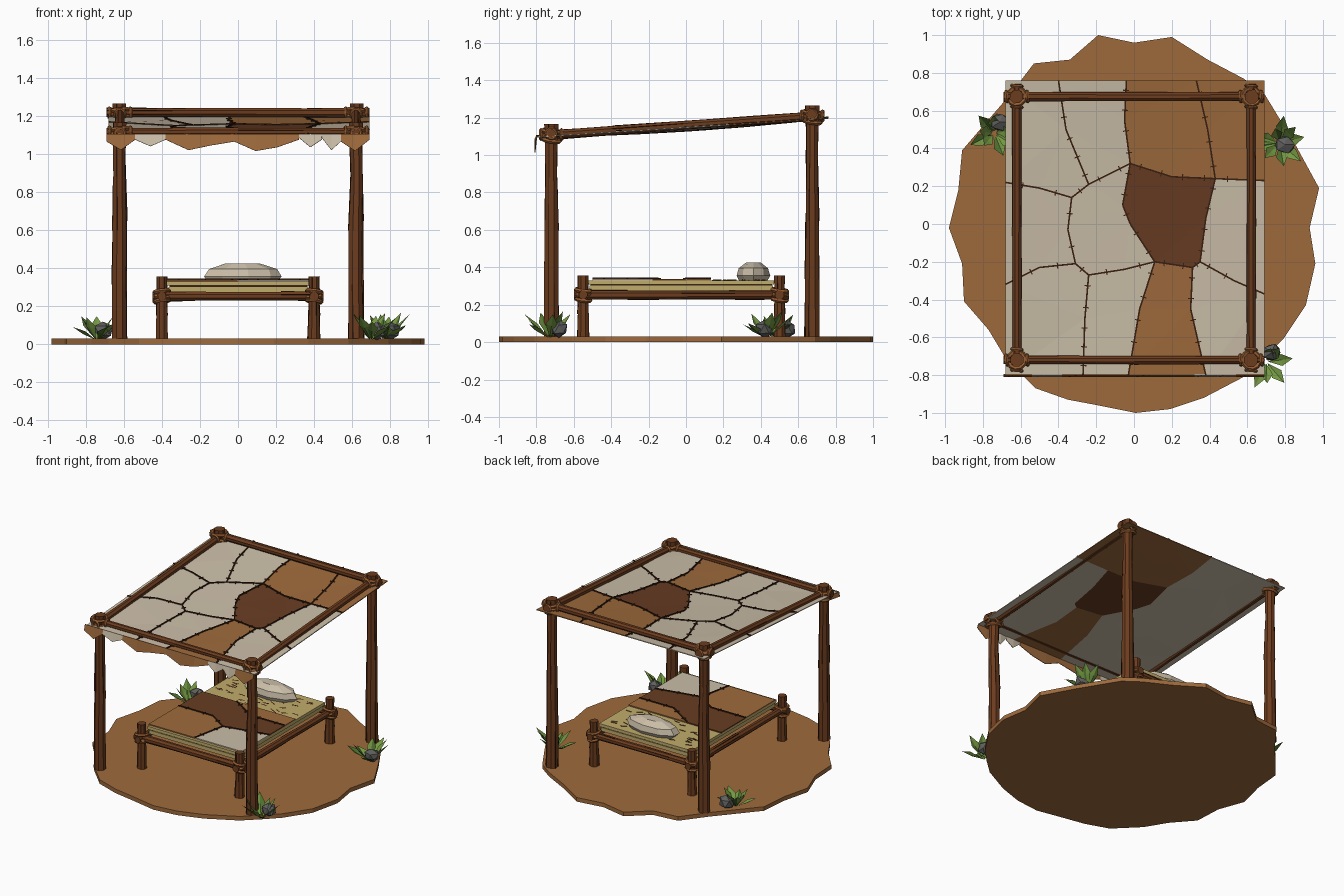
import bpy, bmesh, math, random
from mathutils import Vector, Matrix

if "Cube" in bpy.data.objects:
    bpy.data.objects.remove(bpy.data.objects["Cube"])
random.seed(4)

# ---- palette: every object carries the same slots, faces pick by index
NAMES = {"earth_brown": (158, 106, 60), "hide_beige": (203, 190, 168), "hide_dark_brown": (103, 60, 34),
         "wood": (108, 60, 30), "dark_stitch": (58, 31, 16), "rope": (150, 92, 48),
         "straw": (192, 172, 108), "leaf": (116, 152, 66), "dark_leaf": (78, 112, 46), "stone": (96, 95, 94)}
EARTH, BEIGE, DARK, WOOD, STITCH, ROPE, STRAW, LEAF, LEAF2, STONE = range(10)
MATS = []
for n, c in NAMES.items():
    m = bpy.data.materials.new(n)
    m.diffuse_color = [((v / 255 + .055) / 1.055) ** 2.4 for v in c] + [1]
    m.use_nodes = True
    m.node_tree.nodes["Principled BSDF"].inputs["Base Color"].default_value = m.diffuse_color
    MATS.append(m)


def finish(bm, name, thick=0):
    me = bpy.data.meshes.new(name)
    bm.to_mesh(me)
    bm.free()
    for m in MATS:
        me.materials.append(m)
    ob = bpy.data.objects.new(name, me)
    bpy.context.collection.objects.link(ob)
    if thick:
        s = ob.modifiers.new("thickness", "SOLIDIFY")
        s.thickness = thick
    return ob


def tube(bm, pts, radii, mat, sides=8, jitter=0, grain=0):
    """Faceted log through pts, with optional dark grain streaks."""
    pts = [Vector(p) for p in pts]
    q = (pts[-1] - pts[0]).to_track_quat('Z', 'Y')
    rings = []
    for p, r in zip(pts, radii):
        rings.append([bm.verts.new(p + q @ Vector((math.cos(a), math.sin(a), 0)) * r * (1 + random.uniform(-jitter, jitter)))
                      for a in [2 * math.pi * (k + .5) / sides for k in range(sides)]])
    faces = [bm.faces.new(rings[0][::-1]), bm.faces.new(rings[-1])]
    for a, b in zip(rings, rings[1:]):
        for k in range(sides):
            j = (k + 1) % sides
            faces.append(bm.faces.new((a[k], a[j], b[j], b[k])))
    for f in faces:
        f.material_index = mat
    for _ in range(grain):
        i, k = random.randrange(len(rings) - 1), random.randrange(sides)
        tube(bm, [rings[i][k].co, rings[i + 1][k].co], [.004, .002], STITCH, 3)
    return rings


def log(bm, a, b, r, n=4, grain=4):
    a, b = Vector(a), Vector(b)
    tube(bm, [a.lerp(b, i / n) for i in range(n + 1)], [r * random.uniform(.92, 1.05) for _ in range(n + 1)],
         WOOD, 8, .05, grain)


def ring(bm, c, r, minor, axis=(0, 0, 1), seg=10, sides=5):
    q = Vector(axis).to_track_quat('Z', 'Y')
    g = []
    for i in range(seg):
        a = 2 * math.pi * i / seg
        d = Vector((math.cos(a), math.sin(a), 0))
        g.append([bm.verts.new(Vector(c) + q @ (d * (r + minor * math.cos(t)) + Vector((0, 0, minor * math.sin(t)))))
                  for t in [2 * math.pi * k / sides for k in range(sides)]])
    for i in range(seg):
        for k in range(sides):
            a, b, l = g[i], g[(i + 1) % seg], (k + 1) % sides
            bm.faces.new((a[k], b[k], b[l], a[l])).material_index = ROPE


def box(bm, lo, hi, mat):
    c = [(l + h) / 2 for l, h in zip(lo, hi)]
    s = [h - l for l, h in zip(lo, hi)]
    v = bmesh.ops.create_cube(bm, size=1, matrix=Matrix.Translation(c) @ Matrix.Diagonal((*s, 1)))["verts"]
    for f in {f for w in v for f in w.link_faces}:
        f.material_index = mat


def patchwork(name, pts, patches, zf, thick):
    """Sheet of coloured patches; every shared edge gets a stitched seam."""
    bm, sm = bmesh.new(), bmesh.new()
    vs = [bm.verts.new((x, y, zf(x, y))) for x, y in pts]
    for mat, ids in patches:
        f = bm.faces.new([vs[i] for i in ids])
        f.material_index = mat
        f.normal_update()
        if f.normal.z < 0:
            f.normal_flip()
    for e in bm.edges:
        if len(e.link_faces) == 2:
            a, b = [v.co + Vector((0, 0, .002)) for v in e.verts]
            tube(sm, [a, b], [.006, .006], STITCH, 4)
            side = (b - a).cross(Vector((0, 0, 1))).normalized() * .016
            n = max(1, int((b - a).length / .1))
            for i in range(n):
                p = a.lerp(b, (i + .5) / n)
                tube(sm, [p - side, p + side], [.004, .004], STITCH, 4)
    bmesh.ops.triangulate(bm, faces=bm.faces[:])
    finish(bm, name, thick)
    finish(sm, name + "_seams")


# ---- ground slab
outline = [(-.19, 1), (0, .96), (.2, .99), (.39, .87), (.58, .77), (.69, .69), (.86, .41), (.98, .19), (.93, -.02),
           (.96, -.21), (.91, -.43), (.79, -.61), (.69, -.71), (.58, -.81), (.37, -.92), (.19, -.98), (.01, -1),
           (-.19, -.96), (-.35, -.93), (-.52, -.87), (-.68, -.71), (-.77, -.56), (-.9, -.41), (-.91, -.21),
           (-.98, -.02), (-.93, .18), (-.91, .39), (-.79, .53), (-.66, .68), (-.53, .85), (-.34, .87)]
bm = bmesh.new()
lo = [bm.verts.new((x, y, 0)) for x, y in outline]
hi = [bm.verts.new((x, y, .03)) for x, y in outline]
bm.faces.new(lo)
bm.faces.new(hi[::-1])
for k in range(len(lo)):
    bm.faces.new((lo[k - 1], hi[k - 1], hi[k], lo[k]))
bmesh.ops.recalc_face_normals(bm, faces=bm.faces[:])
finish(bm, "ground_slab")

# ---- shelter posts, top beams and rope lashings
posts, beams, ropes = bmesh.new(), bmesh.new(), bmesh.new()
for s in (-1, 1):
    for y, top, bz in ((-.72, 1.165, 1.115), (.675, 1.265, 1.215)):
        x = s * .62
        h = top - .03
        tube(posts, [(x + random.uniform(-.004, .004), y, .03 + h * t) for t in (0, .25, .5, .75, .93, 1)],
             [.042, .04, .038, .033, .035, .038], WOOD, 8, .06, 12)
        for dz, tilt in ((-.035, .15), (-.012, -.1), (.012, .12)):
            ring(ropes, (x, y, bz + dz), .046, .012, (tilt * s, tilt, 1))
        for d in (-.055, .055):
            ring(ropes, (x + d, y, bz), .027, .009, (1, .1, 0))
            ring(ropes, (x, y + d, bz - .005), .027, .009, (.1, 1, 0))
    log(beams, (s * .62, -.77, 1.105), (s * .62, .74, 1.212), .026)
log(beams, (-.69, -.72, 1.115), (.69, -.72, 1.115), .024)
log(beams, (-.69, .675, 1.217), (.69, .675, 1.217), .024)
finish(posts, "shelter_posts")
finish(beams, "shelter_beams")
finish(ropes, "shelter_ropes")

# ---- patched canopy
P = [(-.68, .76), (-.4, .76), (-.04, .76), (.33, .76), (.69, .76),            # 0-4 back edge
     (-.68, -.8), (-.27, -.8), (-.03, -.8), (.38, -.8), (.69, -.8),           # 5-9 front edge
     (-.68, .22), (-.68, -.32), (.69, .23), (.69, -.37),                      # 10-13 side edges
     (-.24, .21), (-.33, .14), (-.02, .32), (-.31, -.21), (-.24, -.27),       # 14-18 junctions
     (.11, -.2), (.43, .24), (.35, -.2), (.31, -.23),                         # 19-22
     (-.36, .5), (-.05, .55), (.39, .5), (-.5, .19), (-.35, -.03), (-.5, -.23),   # 23-28 seam bends
     (-.26, -.5), (-.05, -.24), (-.06, .1), (.03, -.45), (.2, .25), (.38, .03),   # 29-34
     (.3, -.45), (.53, -.3), (-.02, 0)]                                       # 35-37
patches = [(BEIGE, (0, 1, 23, 14, 15, 26, 10)), (BEIGE, (1, 2, 24, 16, 14, 23)),
           (EARTH, (2, 3, 25, 20, 33, 16, 24)), (EARTH, (3, 4, 12, 20, 25)),
           (BEIGE, (10, 26, 15, 27, 17, 28, 11)), (BEIGE, (11, 28, 17, 18, 29, 6, 5)),
           (BEIGE, (14, 16, 31, 37, 19, 30, 18, 17, 27, 15)), (BEIGE, (18, 30, 19, 32, 7, 6, 29)),
           (DARK, (16, 33, 20, 34, 21, 22, 19, 37, 31)), (EARTH, (19, 22, 35, 8, 7, 32)),
           (BEIGE, (20, 12, 13, 36, 21, 34)), (BEIGE, (21, 36, 13, 9, 8, 35, 22))]


def canopy_z(x, y):
    sag = max(0, 1 - (x / .68) ** 2) * max(0, 1 - ((y + .02) / .78) ** 2)
    return 1.1 + (y + .8) * .064 - .02 * sag


patchwork("canopy", P, patches, canopy_z, .006)

# ---- ragged fringe along the front edge: (end x, colour, hanging depths)
bm = bmesh.new()
x0 = -.69
for x1, mat, drops in ((-.54, EARTH, (.04, .085, .03)), (-.38, BEIGE, (.03, .065, .03)), (-.02, EARTH, (.03, .085, .06, .04)),
                       (.32, EARTH, (.04, .09, .07, .03)), (.44, BEIGE, (.02, .07, .03)), (.54, BEIGE, (.02, .085, .04)),
                       (.69, EARTH, (.04, .09, .03))):
    n = len(drops) - 1
    low = [bm.verts.new((x0 + (x1 - x0) * i / n, -.81, 1.105 - d)) for i, d in enumerate(drops)]
    up = [bm.verts.new((x0 + (x1 - x0) * i / n, -.80, 1.105)) for i in range(n + 1)]
    for i in range(n):
        bm.faces.new((low[i], low[i + 1], up[i + 1], up[i])).material_index = mat
    x0 = x1
finish(bm, "canopy_fringe", .005)

# ---- bed frame: legs, rails, lashings
frame, ropes = bmesh.new(), bmesh.new()
for s in (-1, 1):
    for y in (-.55, .5):
        tube(frame, [(s * .4, y, z) for z in (.03, .15, .25, .357)], [.034, .031, .028, .03], WOOD, 8, .06, 5)
        for dz, t in ((-.025, .15), (0, -.1), (.025, .12)):
            ring(ropes, (s * .4, y, .252 + dz), .04, .011, (t * s, t, 1))
    log(frame, (s * .4, -.6, .252), (s * .4, .55, .252), .025)
for y in (-.55, .5):
    log(frame, (-.45, y, .252), (.45, y, .252), .025)
finish(frame, "bed_frame")
finish(ropes, "bed_ropes")

# ---- straw mattress with loose strands
bm = bmesh.new()
box(bm, (-.365, -.515, .275), (.37, .465, .302), STRAW)
box(bm, (-.36, -.51, .302), (.365, .46, .308), STITCH)
box(bm, (-.375, -.52, .308), (.38, .47, .33), STRAW)
for _ in range(45):
    x, y, a = random.uniform(-.33, .33), random.uniform(.15, .44), random.uniform(-.5, .5)
    d = Vector((math.cos(a), math.sin(a), 0)) * .022
    c = Vector((x, y, .331))
    tube(bm, [c - d, c + d], [.0035, .0035], DARK, 3)
finish(bm, "straw_mattress")

# ---- patched blanket
B = [(-.38, -.5), (0, -.5), (.38, -.5), (.38, -.18), (.38, 0), (.38, .13), (-.1, .13), (-.38, .13), (-.38, -.15),
     (-.1, -.15), (.05, -.25), (.1, 0)]
patchwork("blanket", B, [(EARTH, (0, 1, 10, 9, 8)), (DARK, (8, 9, 10, 3, 4, 11, 6, 7)), (EARTH, (4, 5, 6, 11)),
                         (BEIGE, (1, 2, 3, 10))], lambda x, y: .338, .008)

# ---- faceted pillow
bm = bmesh.new()
tube(bm, [(0, 0, z) for z in (.33, .355, .395, .425)], [.18, .205, .185, .09], BEIGE, 9, .04)
for v in bm.verts:
    v.co = (v.co.x + .02, v.co.y * .44 + .36, v.co.z)
finish(bm, "pillow")

# ---- plants with stones: (plant x, y, stone x, y)
for i, (px, py, sx, sy) in enumerate(((-.74, .48, -.71, .54), (.77, .43, .8, .42), (.7, -.73, .73, -.68))):
    bm = bmesh.new()
    for k in range(9):
        a = k * 2 * math.pi / 9 + random.uniform(-.25, .25)
        tilt = random.uniform(.45, 1.1)
        L = random.uniform(.13, .19)
        out = Vector((math.cos(a), math.sin(a), 0))
        side = Vector((-out.y, out.x, 0)) * .032
        base = Vector((px, py, .025)) + out * .01
        up = out * math.cos(tilt) + Vector((0, 0, math.sin(tilt)))
        tip, mid = base + up * L, base + up * L * .55 - Vector((0, 0, .008))
        b, t, m, l, r = [bm.verts.new(p) for p in (base, tip, mid, mid + side + Vector((0, 0, .014)),
                                                   mid - side + Vector((0, 0, .014)))]
        for f, mat in (((b, m, l), LEAF), ((m, t, l), LEAF), ((b, r, m), LEAF2 if k % 2 else LEAF),
                       ((r, t, m), LEAF2 if k % 2 else LEAF)):
            bm.faces.new(f).material_index = mat
    finish(bm, "plant_%d" % (i + 1))
    bm = bmesh.new()
    bmesh.ops.create_icosphere(bm, subdivisions=1, radius=1)
    for v in bm.verts:
        v.co *= random.uniform(.9, 1.1)
        v.co = (sx + v.co.x * .055, sy + v.co.y * .05, max(.02, .07 + v.co.z * .052))
    for f in bm.faces:
        f.material_index = STONE
    finish(bm, "stone_%d" % (i + 1))
